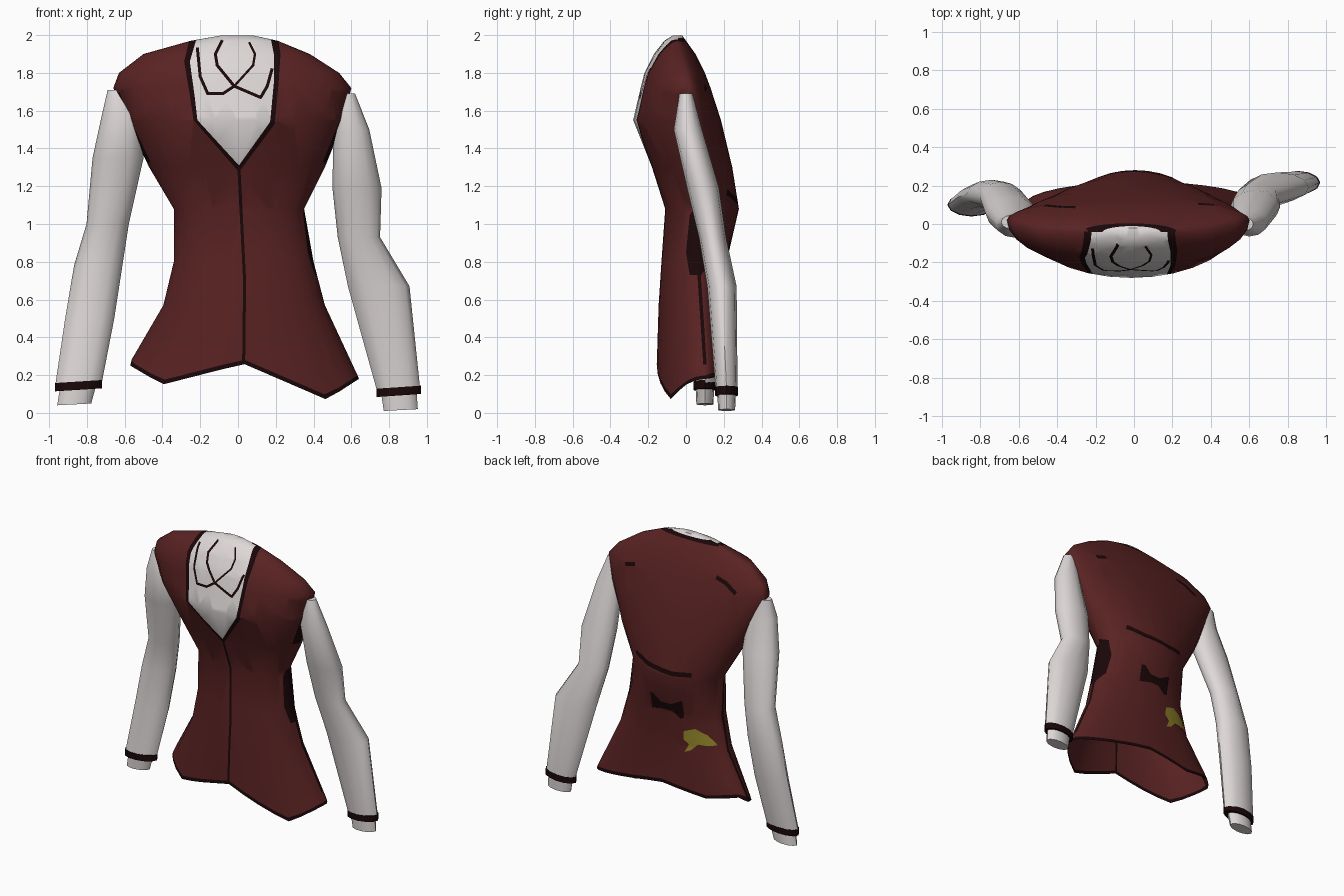
import bpy, bmesh, math
from mathutils import Vector

if "Cube" in bpy.data.objects:
    bpy.data.objects.remove(bpy.data.objects["Cube"])

def material(name, rgb):
    m = bpy.data.materials.new(name)
    m.diffuse_color = (*rgb, 1)
    m.use_nodes = True
    m.node_tree.nodes["Principled BSDF"].inputs["Base Color"].default_value = m.diffuse_color
    return m

MATS = [material("maroon cloth", (0.10, 0.016, 0.016)),
        material("white cloth", (0.73, 0.69, 0.68)),
        material("dark trim", (0.010, 0.002, 0.0025)),
        material("mustard patch", (0.31, 0.25, 0.025))]
MAROON, WHITE, DARK, MUSTARD = range(4)

def loft(bm, rings, mats, cap_bottom=False, cap_top=True, top_mat=None):
    """Skin a list of closed rings, bottom to top; mats gives one index per band."""
    vs = [[bm.verts.new(p) for p in r] for r in rings]
    n = len(vs[0])
    for k in range(len(vs) - 1):
        for i in range(n):
            j = (i + 1) % n
            f = bm.faces.new((vs[k][i], vs[k][j], vs[k + 1][j], vs[k + 1][i]))
            f.material_index = mats[k]
    if cap_top:
        bm.faces.new(vs[-1]).material_index = mats[-1] if top_mat is None else top_mat
    if cap_bottom:
        bm.faces.new(vs[0][::-1]).material_index = mats[0]

def finish(bm, name, angle=50):
    me = bpy.data.meshes.new(name)
    bm.to_mesh(me)
    bm.free()
    for m in MATS:
        me.materials.append(m)
    for p in me.polygons:
        p.use_smooth = True
    me.set_sharp_from_angle(angle=math.radians(angle))
    ob = bpy.data.objects.new(name, me)
    bpy.context.collection.objects.link(ob)
    return ob

def inside(poly, a, z):
    hit = False
    for (a1, z1), (a2, z2) in zip(poly, poly[1:] + poly[:1]):
        if (z1 > z) != (z2 > z) and a < (a2 - a1) * (z - z1) / (z2 - z1) + a1:
            hit = not hit
    return hit

def paint(bm, poly, side, mat):
    """Cut a polygon outline into the faces looking along side and colour them."""
    d = Vector(side)
    ax = 0 if d.y else 1
    lo_a, hi_a = min(p[0] for p in poly), max(p[0] for p in poly)
    lo_z, hi_z = min(p[1] for p in poly), max(p[1] for p in poly)

    def candidates():
        out = []
        for f in bm.faces:
            if f.normal.dot(d) > 0.05:
                a = [v.co[ax] for v in f.verts]
                z = [v.co.z for v in f.verts]
                if max(a) > lo_a and min(a) < hi_a and max(z) > lo_z and min(z) < hi_z:
                    out.append(f)
        return out

    for (a1, z1), (a2, z2) in zip(poly, poly[1:] + poly[:1]):
        co, no = Vector((0, 0, z1)), Vector((0, 0, a1 - a2))
        co[ax], no[ax] = a1, z2 - z1
        fs = candidates()
        geom = fs + list({e for f in fs for e in f.edges}) + list({v for f in fs for v in f.verts})
        bmesh.ops.bisect_plane(bm, geom=geom, dist=1e-5, plane_co=co, plane_no=no.normalized())
        bm.normal_update()
    for f in candidates():
        c = f.calc_center_median()
        if inside(poly, c[ax], c.z):
            f.material_index = mat

def stroke(bm, pts, side, w=0.016, mat=DARK):
    for p, q in zip(pts, pts[1:]):
        p, q = Vector(p), Vector(q)
        t = (q - p).normalized() * w / 2
        n = Vector((-t.y, t.x))
        p, q = p - t * 0.5, q + t * 0.5
        paint(bm, [tuple(p + n), tuple(q + n), tuple(q - n), tuple(p - n)], side, mat)

def lerp(table, x):
    for (x1, z1), (x2, z2) in zip(table, table[1:]):
        if x <= x2:
            return z1 + (z2 - z1) * max(0, x - x1) / (x2 - x1)
    return table[-1][1]

FRONT, BACK, RIGHT, LEFT = (0, -1, 0), (0, 1, 0), (1, 0, 0), (-1, 0, 0)

# --- vest body: stacked lens-shaped sections with an uneven hem ---
HEM_F = [(-.57, .25), (-.40, .15), (.03, .26), (.47, .07), (.64, .18)]
HEM_B = [(-.57, .25), (-.54, .29), (-.30, .24), (.05, .28), (.45, .21), (.64, .18)]
HEM = (-.57, .64, -.155, .22, .10)
SECTIONS = [  # z, left x, right x, front y, back y, side y
    (.57, -.395, .46, -.145, .20, .08),
    (.80, -.34, .40, -.13, .215, .06),
    (1.08, -.34, .35, -.11, .28, .06),
    (1.30, -.47, .46, -.18, .245, .05),
    (1.55, -.59, .56, -.28, .185, .03),
    (1.72, -.66, .60, -.24, .13, .02),
    (1.80, -.63, .535, -.22, .10, .0),
    (1.90, -.50, .38, -.17, .05, -.03),
    (1.97, -.25, .21, -.115, .0, -.04),
    (1.998, -.09, .08, -.07, -.02, -.045)]

def section(xl, xr, yf, yb, ys, zfun, n=32):
    pts = []
    for i in range(n):
        a = 2 * math.pi * i / n
        x = (xl + xr) / 2 + (xr - xl) / 2 * math.cos(a)
        s = math.sin(a)
        y = ys + ((yb - ys) * s if s > 0 else (ys - yf) * s)
        pts.append((x, y, zfun(x, s)))
    return pts

hem_z = lambda x, s: lerp(HEM_B if s > 0 else HEM_F, x)
rings = [section(*HEM, hem_z),
         section(-.563, .633, -.154, .219, .10, lambda x, s: hem_z(x, s) + .023)]
rings += [section(*r[1:], lambda x, s, z=r[0]: z) for r in SECTIONS]
body = bmesh.new()
loft(body, rings, [DARK] + [MAROON] * (len(rings) - 2), top_mat=WHITE)
bmesh.ops.triangulate(body, faces=body.faces[:])
body.normal_update()

# neck opening with trim, and the shirt front inside it
paint(body, [(-.24, 2.05), (-.285, 1.86), (-.255, 1.68), (-.235, 1.55), (.005, 1.275),
             (.195, 1.53), (.215, 1.75), (.225, 1.9), (.2, 2.05)], FRONT, DARK)
paint(body, [(-.20, 2.05), (-.255, 1.86), (-.23, 1.68), (-.215, 1.55), (.005, 1.31),
             (.17, 1.54), (.19, 1.75), (.19, 1.9), (.16, 2.05)], FRONT, WHITE)
paint(body, [(-.25, 1.965), (.22, 1.965), (.2, 1.985), (-.22, 1.985)], BACK, DARK)
paint(body, [(-.2, 1.985), (.18, 1.985), (.18, 2.05), (-.2, 2.05)], BACK, WHITE)
# collar outlines and front closing
stroke(body, [(-.215, 1.93), (-.20, 1.78), (-.16, 1.69), (-.08, 1.69), (-.02, 1.73),
              (-.11, 1.84), (-.12, 1.90), (-.085, 1.97)], FRONT)
stroke(body, [(-.02, 1.73), (.12, 1.67), (.155, 1.73), (.18, 1.82)], FRONT)
stroke(body, [(-.02, 1.73), (.08, 1.84), (.09, 1.90), (.06, 1.96)], FRONT, .012)
stroke(body, [(.005, 1.29), (.035, .7), (.03, .27)], FRONT)
# armhole trim
stroke(body, [(-.635, 1.69), (-.58, 1.55), (-.475, 1.33)], FRONT, .02)
stroke(body, [(.585, 1.67), (.55, 1.55), (.46, 1.33)], FRONT, .02)
# side slits and gussets
for side in (RIGHT, LEFT):
    stroke(body, [(.05, 1.06), (.07, .72), (.10, .26)], side, .018)
paint(body, [(.02, 1.05), (.06, 1.10), (.13, 1.07), (.15, .95), (.13, .80), (.08, .73),
             (.02, .73), (.0, .85)], RIGHT, DARK)
# back fold, bow, seam marks and patch
stroke(body, [(.24, 1.165), (.12, 1.13), (-.08, 1.11), (-.2, 1.12)], BACK, .032)
paint(body, [(-.125, .91), (-.04, .865), (.04, .865), (.10, .915), (.125, .91), (.125, .79),
             (.04, .81), (-.04, .81), (-.10, .765), (-.125, .78)], BACK, DARK)
stroke(body, [(.41, 1.71), (.34, 1.73)], BACK, .026)
stroke(body, [(-.31, 1.80), (-.38, 1.78), (-.46, 1.73)], BACK, .026)
paint(body, [(-.125, .53), (-.155, .59), (-.115, .62), (-.12, .68), (-.20, .71), (-.28, .675),
             (-.31, .65), (-.345, .61), (-.28, .60), (-.22, .60), (-.17, .55)], BACK, MUSTARD)
finish(body, "vest_body")

# --- sleeves: oval sections along each arm, with dark cuff and wrist stub ---
ARMS = {
    "left_sleeve": [(-.845, .10, .15, .122, .058), (-.785, .14, .50, .13, .07),
                    (-.74, .155, .78, .128, .075), (-.69, .14, 1.0, .112, .078),
                    (-.635, .05, 1.35, .135, .088), (-.615, .0, 1.58, .105, .072),
                    (-.64, .01, 1.71, .05, .035)],
    "right_sleeve": [(.85, .215, .12, .115, .058), (.745, .19, .67, .163, .078),
                     (.64, .14, .93, .112, .072), (.63, .09, 1.19, .13, .085),
                     (.60, .01, 1.50, .095, .075), (.575, .0, 1.69, .045, .035)]}

def oval(cx, cy, z, rx, ry, slope=0, n=12):
    return [(cx + rx * math.cos(t), cy + ry * math.sin(t), z + slope * math.cos(t))
            for t in (2 * math.pi * i / n for i in range(n))]

for name, path in ARMS.items():
    cx, cy, z, rx, ry = path[0]
    slope = .008
    bm = bmesh.new()
    loft(bm, [oval(*r) for r in path], [WHITE] * (len(path) - 1))
    finish(bm, name)
    # cuff band
    bm = bmesh.new()
    loft(bm, [oval(cx, cy, z - .028, rx + .003, ry + .003, slope),
              oval(cx, cy, z + .016, rx + .003, ry + .003, slope)], [DARK], True)
    finish(bm, name.replace("sleeve", "cuff"))
    # wrist stub
    bm = bmesh.new()
    loft(bm, [oval(cx + (-.022 if cx < 0 else .012), cy, z - .105, .09, .045, slope * .6),
              oval(cx, cy, z, .095, .05)], [WHITE], True)
    finish(bm, name.replace("sleeve", "wrist"))
